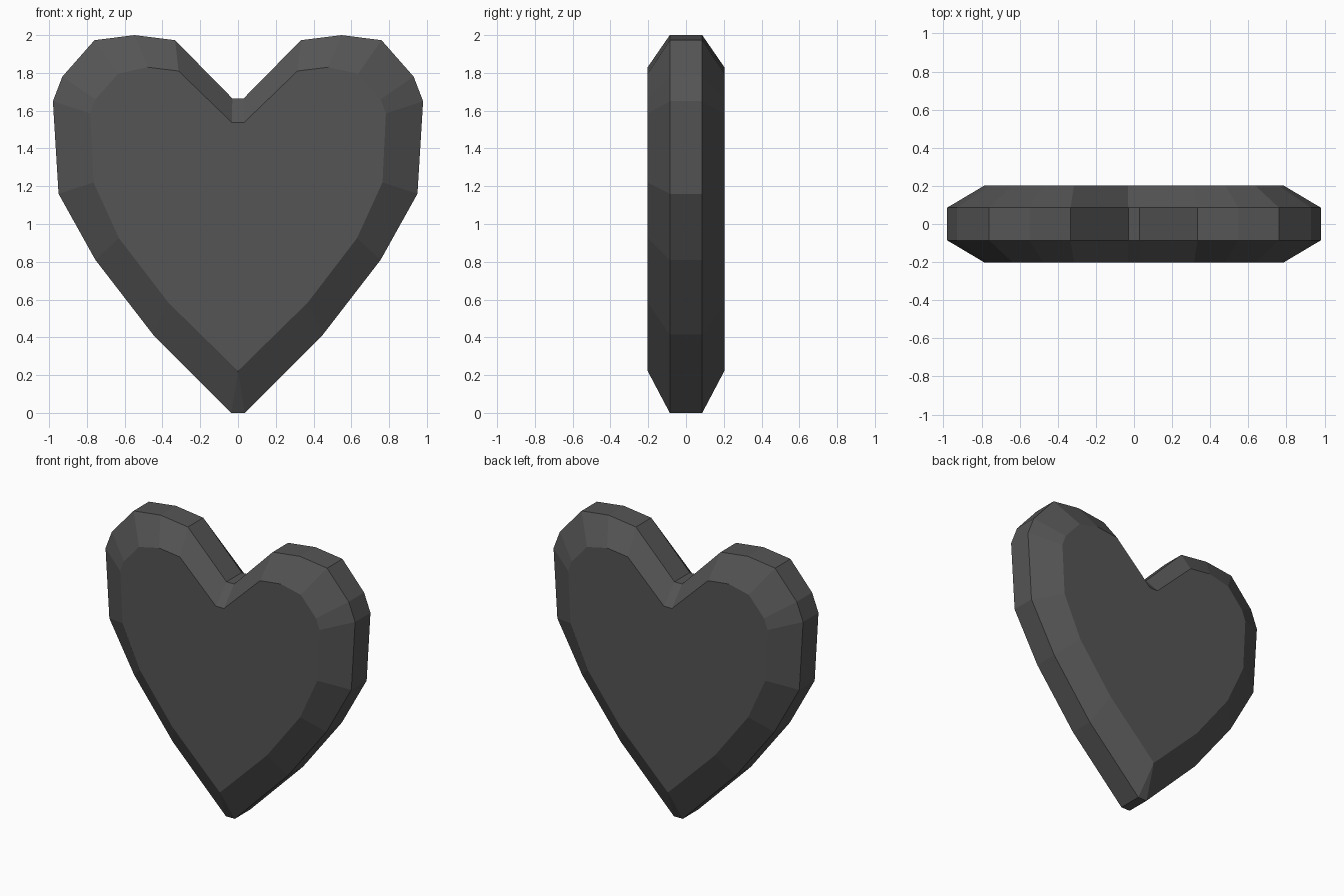
import bpy, bmesh

if "Cube" in bpy.data.objects:
    bpy.data.objects.remove(bpy.data.objects["Cube"])

# Right-half outlines (x, z), bottom tip to top notch
RIM = [(0.035, 0), (0.45, 0.415), (0.755, 0.81), (0.95, 1.16), (0.98, 1.65),
       (0.93, 1.78), (0.76, 1.973), (0.548, 2.0), (0.333, 1.973), (0.03, 1.665)]
FACE = [(0, 0.222), (0.37, 0.585), (0.63, 0.925), (0.765, 1.22), (0.783, 1.585),
        (0.755, 1.66), (0.635, 1.795), (0.478, 1.83), (0.315, 1.81), (0.032, 1.537)]


def full_loop(bm, half, y):
    """Mirror a half outline and make a closed ring of vertices."""
    pts = half + [(-x, z) for x, z in reversed(half)]
    return [bm.verts.new((x, y, z)) for x, z in pts]


bm = bmesh.new()
rings = [full_loop(bm, outline, y) for outline, y in
         ((FACE, -0.203), (RIM, -0.086), (RIM, 0.086), (FACE, 0.203))]

# Bevels and edge band
for a, b in zip(rings, rings[1:]):
    n = len(a)
    for i in range(n):
        j = (i + 1) % n
        bm.faces.new((a[i], a[j], b[j], b[i]))

# Flat front and back
bm.faces.new(rings[0])
bm.faces.new(rings[-1])
bmesh.ops.remove_doubles(bm, verts=bm.verts, dist=0.001)
bmesh.ops.recalc_face_normals(bm, faces=bm.faces)

mesh = bpy.data.meshes.new("heart")
bm.to_mesh(mesh)
bm.free()
heart = bpy.data.objects.new("heart", mesh)
bpy.context.collection.objects.link(heart)

# Dark grey
mat = bpy.data.materials.new("dark grey")
mat.diffuse_color = (0.09, 0.09, 0.09, 1)
mat.use_nodes = True
mat.node_tree.nodes["Principled BSDF"].inputs["Base Color"].default_value = mat.diffuse_color
mesh.materials.append(mat)
